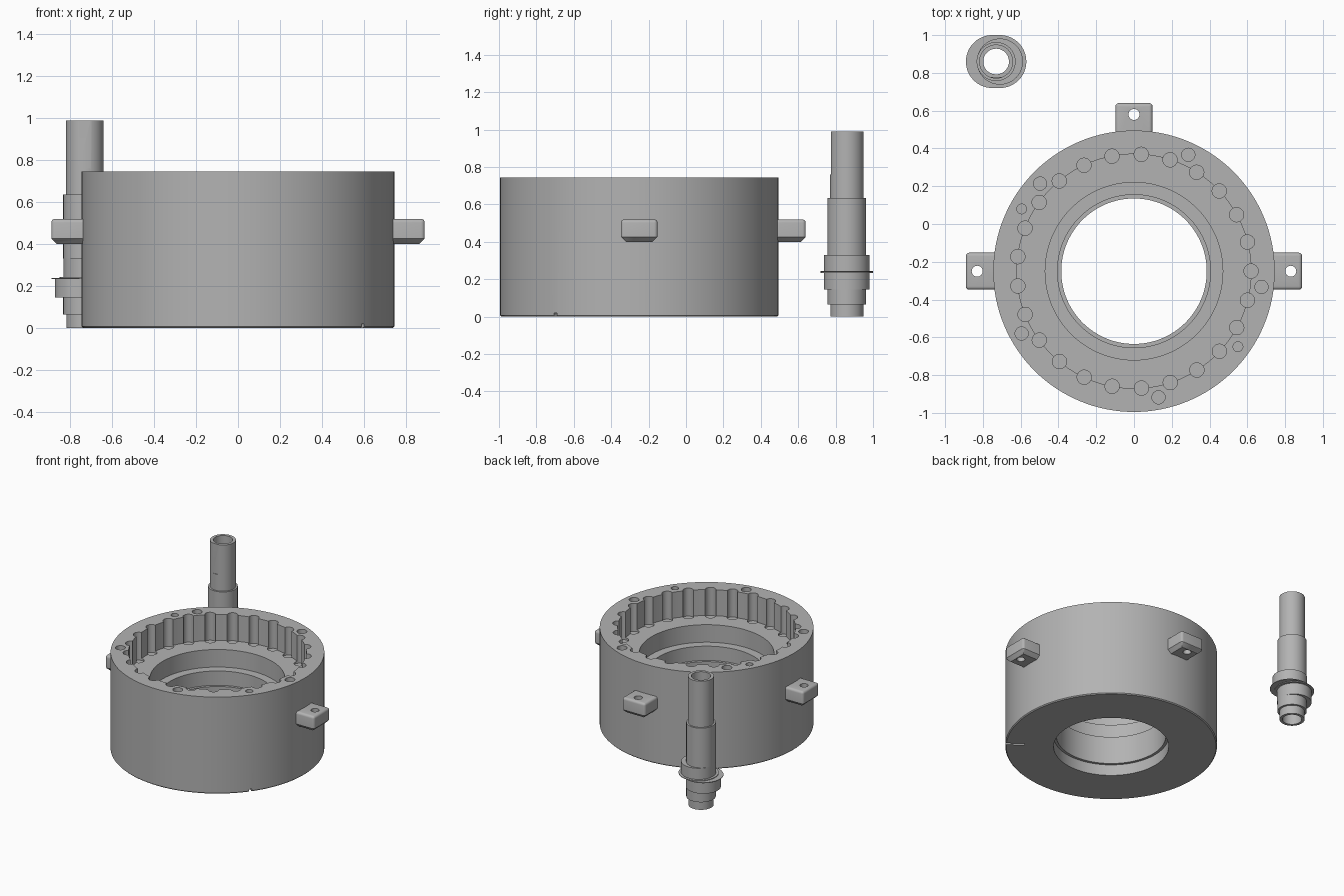
import bpy, bmesh, math
from mathutils import Matrix, Vector

if "Cube" in bpy.data.objects:
    bpy.data.objects.remove(bpy.data.objects["Cube"])

CENTRE = Vector((0, -0.25, 0))       # axis of the housing
SHAFT = Vector((-0.73, 0.86, 0))     # axis of the hollow shaft

metal = bpy.data.materials.new("light grey metal")
metal.diffuse_color = (0.45, 0.45, 0.45, 1)
metal.use_nodes = True
metal.node_tree.nodes["Principled BSDF"].inputs["Base Color"].default_value = metal.diffuse_color


def make(name, bm):
    bmesh.ops.recalc_face_normals(bm, faces=bm.faces)
    mesh = bpy.data.meshes.new(name)
    bm.to_mesh(mesh)
    bm.free()
    mesh.materials.append(metal)
    obj = bpy.data.objects.new(name, mesh)
    bpy.context.collection.objects.link(obj)
    return obj


def lathe(name, profile, origin, sides):
    """Spin a closed (radius, z) outline; a third value shifts the ring in x."""
    bm = bmesh.new()
    rings = []
    for r, z, *shift in profile:
        dx = shift[0] if shift else 0
        rings.append([bm.verts.new(origin + Vector((
            r * math.cos(a) + dx, r * math.sin(a), z)))
            for a in (2 * math.pi * i / sides for i in range(sides))])
    for k, ring in enumerate(rings):
        nxt = rings[(k + 1) % len(rings)]
        for i in range(sides):
            j = (i + 1) % sides
            bm.faces.new((ring[i], ring[j], nxt[j], nxt[i]))
    return make(name, bm)


def polar(radius, degrees):
    a = math.radians(degrees)
    return CENTRE + Vector((radius * math.cos(a), radius * math.sin(a), 0))


def drill(bm, pos, r, z0, z1, sides=24):
    bmesh.ops.create_cone(bm, cap_ends=True, segments=sides, radius1=r, radius2=r,
                          depth=z1 - z0,
                          matrix=Matrix.Translation((pos.x, pos.y, (z0 + z1) / 2)))


def box(bm, size, matrix):
    return bmesh.ops.create_cube(
        bm, size=1, matrix=matrix @ Matrix.Diagonal((*size, 1)))["verts"]


def cut(obj, bm):
    cutter = make("cutter", bm)
    cutter.hide_render = True
    mod = obj.modifiers.new("cut", "BOOLEAN")
    mod.operation, mod.solver, mod.object = "DIFFERENCE", "EXACT", cutter
    bpy.context.view_layer.objects.active = obj
    bpy.ops.object.modifier_apply(modifier=mod.name)
    bpy.data.objects.remove(cutter)


def smooth(obj):
    bpy.ops.object.select_all(action="DESELECT")
    obj.select_set(True)
    bpy.context.view_layer.objects.active = obj
    bpy.ops.object.shade_smooth_by_angle(angle=math.radians(30))


# Housing: stepped bore and wide ring pocket
housing = lathe("housing", [
    (0.738, 0), (0.745, 0.007), (0.745, 0.745), (0.62, 0.745), (0.62, 0.545),
    (0.47, 0.545), (0.47, 0.41), (0.405, 0.41), (0.405, 0.30), (0.385, 0.30),
    (0.385, 0.085), (0.405, 0.085), (0.405, 0)], CENTRE, 128)

# Pin grooves round the pocket, blind screw holes and dowel holes in the rim
holes = bmesh.new()
for i in range(25):
    drill(holes, polar(0.62, i * 14.4 + 0.05), 0.038, 0.53, 0.8)
for i in range(5):
    drill(holes, polar(0.68, 65 + 72 * i), 0.035, 0.55, 0.8)
for angle in (151, 324):
    drill(holes, polar(0.68, angle), 0.026, 0.6, 0.8)
cut(housing, holes)

# Small radial notch in the bottom edge
notch = bmesh.new()
box(notch, (0.2, 0.02, 0.04),
    Matrix.Translation(polar(0.71, -37)) @ Matrix.Rotation(math.radians(-37), 4, "Z"))
cut(housing, notch)
smooth(housing)

# Mounting tabs on three sides
for name, angle in (("right_tab", 0), ("back_tab", 90), ("left_tab", 180)):
    turn = Matrix.Translation(CENTRE) @ Matrix.Rotation(math.radians(angle), 4, "Z")
    bm = bmesh.new()
    box(bm, (0.175, 0.196, 0.12), Matrix.Translation((0.8025, 0, 0.46)))

    def mid(e):
        return (e.verts[0].co + e.verts[1].co) / 2

    # chamfer the lower edges, then round the corners and top edges
    low = [e for e in bm.edges if mid(e).z < 0.41 and mid(e).x > 0.75]
    bmesh.ops.bevel(bm, geom=low, offset=0.027, segments=1, affect="EDGES")
    soft = [e for e in bm.edges if mid(e).x > 0.75 and (
        mid(e).z > 0.51 or (mid(e).x > 0.88 and abs(mid(e).y) > 0.09))]
    bmesh.ops.bevel(bm, geom=soft, offset=0.018, segments=4, profile=0.5, affect="EDGES")
    bm.transform(turn)
    tab = make(name, bm)
    hole = bmesh.new()
    drill(hole, polar(0.83, angle), 0.029, 0.3, 0.6)
    cut(tab, hole)
    smooth(tab)

# Hollow shaft with two opposed eccentric cams and thin flange discs
E = 0.02
shaft = lathe("eccentric_shaft", [
    (0.068, 0), (0.088, 0), (0.088, 0.065), (0.103, 0.065), (0.103, 0.145),
    (0.122, 0.145, -E), (0.122, 0.234, -E), (0.14, 0.234, -E), (0.14, 0.239, -E),
    (0.14, 0.239, E), (0.14, 0.244, E), (0.122, 0.244, E), (0.122, 0.33, E),
    (0.103, 0.33), (0.103, 0.635), (0.09, 0.635), (0.09, 0.99), (0.068, 0.99)],
    SHAFT, 64)

# Shallow flat on the front of the upper tube
flat = bmesh.new()
box(flat, (0.2, 0.1, 0.4), Matrix.Translation(SHAFT + Vector((0, -0.1355, 0.96))))
cut(shaft, flat)
smooth(shaft)
